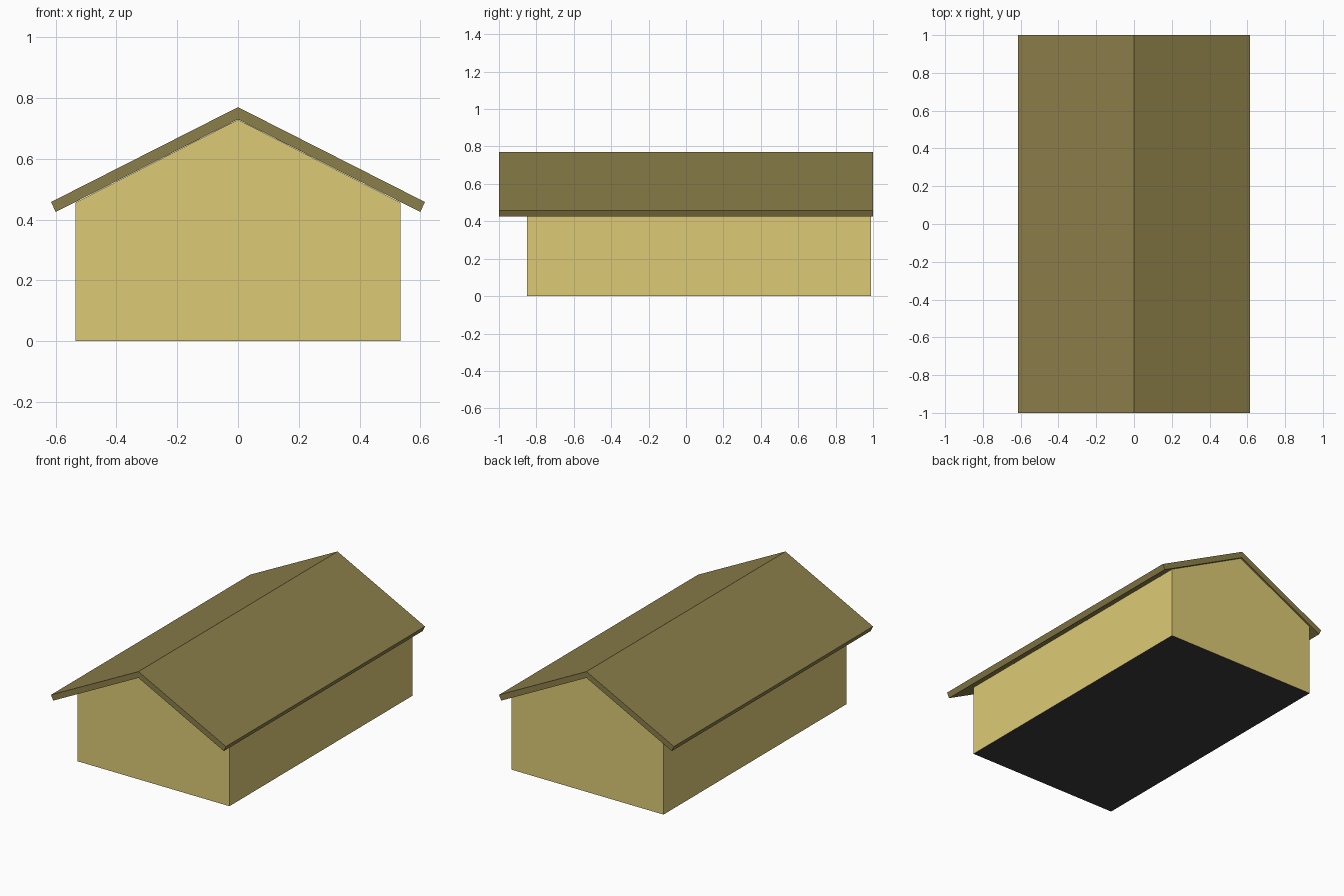
import bpy, bmesh

if "Cube" in bpy.data.objects:
    bpy.data.objects.remove(bpy.data.objects["Cube"])


def material(name, rgb):
    m = bpy.data.materials.new(name)
    m.diffuse_color = (*rgb, 1)
    m.use_nodes = True
    m.node_tree.nodes["Principled BSDF"].inputs["Base Color"].default_value = m.diffuse_color
    return m


def add(name, bm, mat):
    bmesh.ops.recalc_face_normals(bm, faces=bm.faces)
    mesh = bpy.data.meshes.new(name)
    bm.to_mesh(mesh)
    bm.free()
    mesh.materials.append(mat)
    ob = bpy.data.objects.new(name, mesh)
    bpy.context.collection.objects.link(ob)
    return ob


def prism(name, half, y0, y1, mat, closed_bottom=True):
    """Extrude a symmetric x-z profile, given as its right half, along y."""
    mirrored = [(-x, z) for x, z in reversed(half) if x > 0]
    profile = half + mirrored
    bm = bmesh.new()
    a = [bm.verts.new((x, y0, z)) for x, z in profile]
    b = [bm.verts.new((x, y1, z)) for x, z in profile]
    n = len(profile)
    for i in range(n):
        j = (i + 1) % n
        if not closed_bottom and profile[i][1] == 0 and profile[j][1] == 0:
            continue
        bm.faces.new((a[i], a[j], b[j], b[i]))
    bm.faces.new(a)
    bm.faces.new(b)
    return add(name, bm, mat)


wall_mat = material("wall_yellow", (0.72, 0.59, 0.18))
roof_mat = material("roof_olive", (0.26, 0.21, 0.067))
floor_mat = material("floor_grey", (0.045, 0.045, 0.045))

HALF_W, FRONT, BACK = 0.535, -0.85, 0.99

# Gabled walls, open underneath
prism("walls", [(0, 0.729), (HALF_W, 0.456), (HALF_W, 0)][::-1],
      FRONT, BACK, wall_mat, closed_bottom=False)

# Roof: chevron section, deep overhang at the front
bm = bmesh.new()
section = [(0, 0.77), (0.615, 0.458), (0.6, 0.425), (0, 0.73),
           (-0.6, 0.425), (-0.615, 0.458)]
ends = [[bm.verts.new((x, y, z)) for x, z in section] for y in (-1, 1)]
for i in range(6):
    j = (i + 1) % 6
    bm.faces.new((ends[0][i], ends[0][j], ends[1][j], ends[1][i]))
for e in ends:
    bm.faces.new((e[0], e[1], e[2], e[3]))
    bm.faces.new((e[0], e[3], e[4], e[5]))
add("roof", bm, roof_mat)

# Dark floor
bm = bmesh.new()
face = bm.faces.new([bm.verts.new(p) for p in (
    (-HALF_W, FRONT, 0), (-HALF_W, BACK, 0), (HALF_W, BACK, 0), (HALF_W, FRONT, 0))])
floor = add("floor", bm, floor_mat)
if floor.data.polygons[0].normal.z > 0:
    floor.data.flip_normals()
